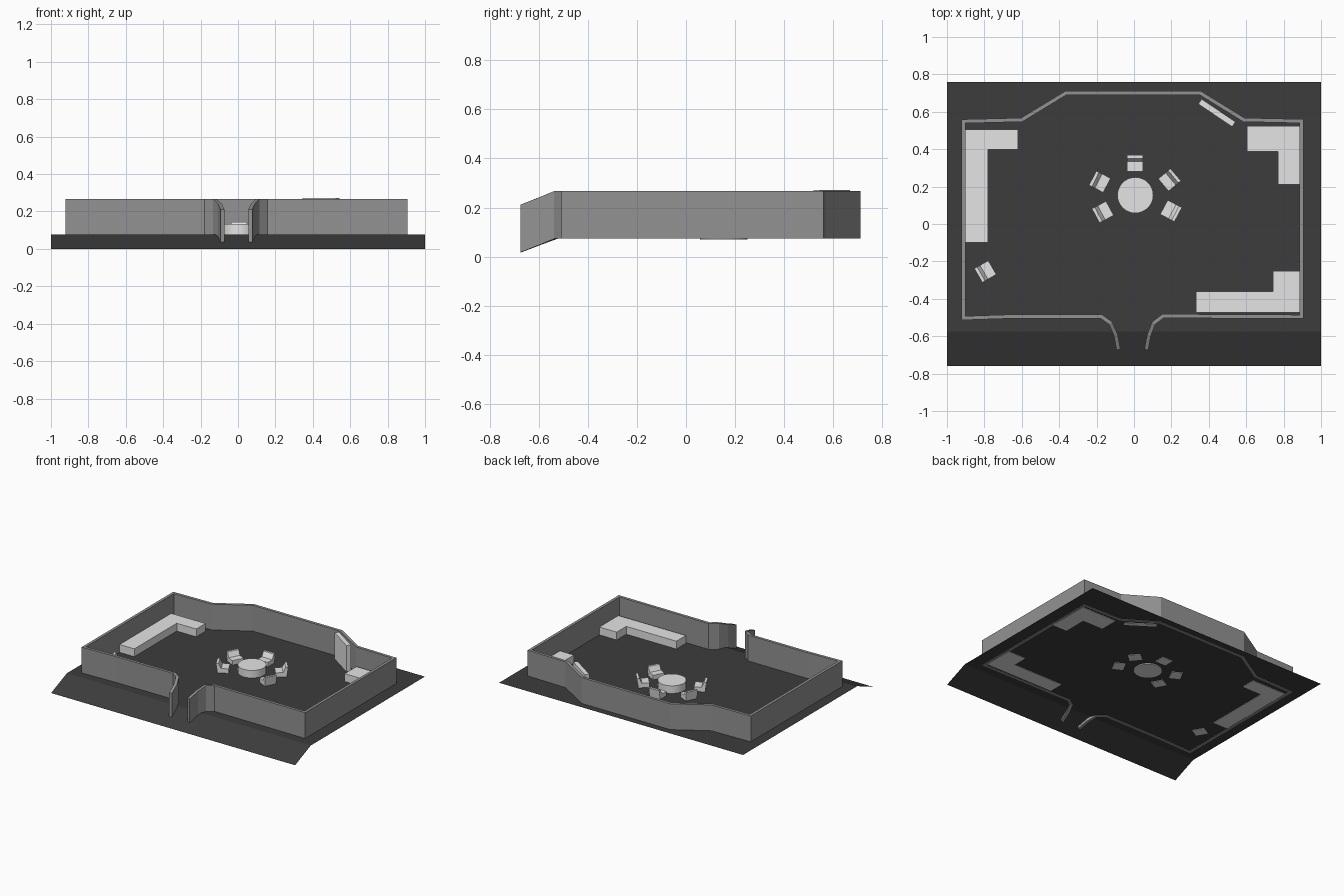
import bpy, bmesh, math
from mathutils import Vector, Matrix

if "Cube" in bpy.data.objects:
    bpy.data.objects.remove(bpy.data.objects["Cube"])

FLOOR = 0.076      # floor level
BASE = 0.073       # parts sink slightly through the thin floor sheet


def material(name, v):
    m = bpy.data.materials.new(name)
    m.diffuse_color = (v, v, v, 1)
    m.use_nodes = True
    m.node_tree.nodes["Principled BSDF"].inputs["Base Color"].default_value = m.diffuse_color
    return m


DARK = material("dark grey", 0.046)
MID = material("mid grey", 0.29)
LIGHT = material("light grey", 0.78)


def finish(name, bm, mat):
    bmesh.ops.recalc_face_normals(bm, faces=bm.faces)
    me = bpy.data.meshes.new(name)
    bm.to_mesh(me)
    bm.free()
    me.materials.append(mat)
    ob = bpy.data.objects.new(name, me)
    bpy.context.collection.objects.link(ob)
    return ob


def prism(name, pts, z0, z1, mat):
    """Extrude a flat outline from z0 up to z1."""
    bm = bmesh.new()
    f = bm.faces.new([bm.verts.new((x, y, z0)) for x, y in pts])
    ext = bmesh.ops.extrude_face_region(bm, geom=[f])["geom"]
    bmesh.ops.translate(bm, vec=(0, 0, z1 - z0),
                        verts=[v for v in ext if isinstance(v, bmesh.types.BMVert)])
    return finish(name, bm, mat)


# Ground sheet: flat, with a ramp down at the front
bm = bmesh.new()
rows = [[bm.verts.new((x, y, z)) for x in (-1, 1)]
        for y, z in ((-0.76, 0), (-0.575, FLOOR), (0.76, FLOOR))]
for a, b in zip(rows, rows[1:]):
    bm.faces.new((a[0], a[1], b[1], b[0]))
ground = finish("ground", bm, DARK)


# Boundary wall: mitred strip along an open path, sinking with the ramp
def wall(name, path, width, z0, z1):
    pts = [Vector(p) for p in path]
    bm = bmesh.new()
    rings = []
    for i, p in enumerate(pts):
        d0 = (p - pts[i - 1]).normalized() if i else None
        d1 = (pts[i + 1] - p).normalized() if i < len(pts) - 1 else None
        d0, d1 = d0 or d1, d1 or d0
        n0, n1 = Vector((-d0.y, d0.x)), Vector((-d1.y, d1.x))
        n = (n0 + n1).normalized()
        n *= width / 2 / n.dot(n1)
        drop = max(0, 0.39 * (-0.53 - p.y))
        rings.append([bm.verts.new((q.x, q.y, z - drop))
                      for q, z in ((p + n, z0), (p - n, z0), (p - n, z1), (p + n, z1))])
    for a, b in zip(rings, rings[1:]):
        for k in range(4):
            bm.faces.new((a[k], a[(k + 1) % 4], b[(k + 1) % 4], b[k]))
    bm.faces.new(rings[0])
    bm.faces.new(rings[-1])
    return finish(name, bm, MID)


wall("boundary_wall", [
    (-0.083, -0.672), (-0.097, -0.595), (-0.125, -0.53), (-0.175, -0.494),
    (-0.64, -0.494), (-0.912, -0.503),
    (-0.912, 0.549), (-0.60, 0.557), (-0.365, 0.700), (0.355, 0.700),
    (0.587, 0.557), (0.895, 0.550),
    (0.895, -0.496), (0.155, -0.492), (0.105, -0.53), (0.08, -0.595), (0.066, -0.672),
], 0.021, BASE, 0.267)

# L-shaped counters in three corners
COUNTER_TOP = FLOOR + 0.058
prism("left_counter", [(-0.90, -0.10), (-0.78, -0.10), (-0.78, 0.397),
                       (-0.62, 0.397), (-0.62, 0.505), (-0.90, 0.505)],
      BASE, COUNTER_TOP, LIGHT)
prism("back_right_counter", [(0.603, 0.388), (0.77, 0.388), (0.77, 0.212),
                             (0.89, 0.212), (0.89, 0.525), (0.603, 0.525)],
      BASE, COUNTER_TOP, LIGHT)
prism("front_right_counter", [(0.332, -0.473), (0.885, -0.473), (0.885, -0.25),
                              (0.743, -0.25), (0.743, -0.362), (0.332, -0.362)],
      BASE, COUNTER_TOP, LIGHT)

# Tall board on the slanted back wall
board = prism("tall_board", [(-0.109, -0.016), (0.109, -0.016), (0.109, 0.016), (-0.109, 0.016)],
              BASE, 0.271, LIGHT)
board.location = (0.443, 0.594, 0)
board.rotation_euler.z = math.radians(-34)

# Round table
bm = bmesh.new()
bmesh.ops.create_cone(bm, cap_ends=True, segments=32, radius1=0.096, radius2=0.096, depth=0.062,
                      matrix=Matrix.Translation((0.007, 0.154, 0.101)))
table = finish("round_table", bm, LIGHT)
bpy.context.view_layer.objects.active = table
table.select_set(True)
bpy.ops.object.shade_smooth_by_angle(angle=math.radians(30))


# Chairs: side profile with a leaning back, extruded sideways; back points along "angle"
def chair(name, x, y, angle):
    h, w = 0.043, 0.043
    profile = [(-h, 0), (h - 0.01, 0), (h, 0.072), (h - 0.017, 0.072), (0.008, 0.036), (-h, 0.036)]
    bm = bmesh.new()
    a, b = [[bm.verts.new((d, s, z)) for d, z in profile] for s in (-w, w)]
    bm.faces.new(a)
    bm.faces.new(b)
    for k in range(len(profile)):
        j = (k + 1) % len(profile)
        bm.faces.new((a[k], a[j], b[j], b[k]))
    ob = finish(name, bm, LIGHT)
    ob.location = (x, y, BASE)
    ob.rotation_euler.z = math.radians(angle)


for i, (x, y, a) in enumerate([(0.005, 0.325, 90), (-0.183, 0.226, 153), (-0.167, 0.064, 208),
                               (0.19, 0.236, 40), (0.198, 0.070, -28)]):
    chair(f"table_chair_{i + 1}", x, y, a)
chair("corner_chair", -0.795, -0.254, 210)
